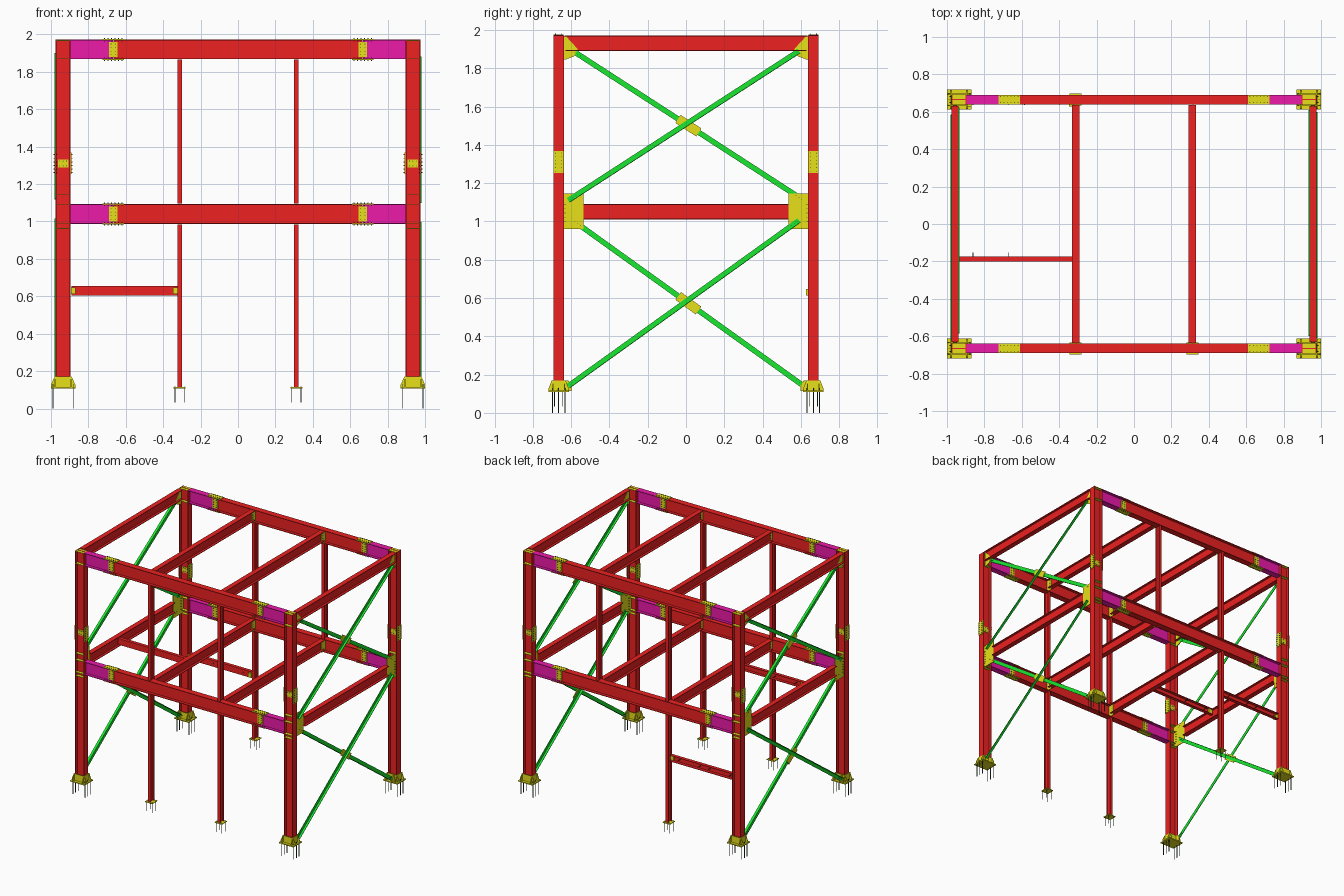
import bpy, bmesh
from mathutils import Vector, Matrix

if "Cube" in bpy.data.objects:
    bpy.data.objects.remove(bpy.data.objects["Cube"])


def material(name, rgb):
    m = bpy.data.materials.new(name)
    m.diffuse_color = (*rgb, 1)
    m.use_nodes = True
    m.node_tree.nodes["Principled BSDF"].inputs["Base Color"].default_value = m.diffuse_color
    return m


RED = material("red_steel", (0.85, 0.015, 0.015))
MAGENTA = material("magenta_steel", (0.85, 0.01, 0.4))
YELLOW = material("yellow_plate", (0.8, 0.75, 0.01))
GREEN = material("green_brace", (0.01, 0.8, 0.03))
DARK = material("dark_bolt", (0.03, 0.07, 0.03))
X, Y, Z = Vector((1, 0, 0)), Vector((0, 1, 0)), Vector((0, 0, 1))


def finish(name, bm, mat):
    bmesh.ops.recalc_face_normals(bm, faces=bm.faces)
    me = bpy.data.meshes.new(name)
    bm.to_mesh(me)
    bm.free()
    me.materials.append(mat)
    ob = bpy.data.objects.new(name, me)
    bpy.context.collection.objects.link(ob)
    return ob


def prism(name, pts, p0, p1, up, mat):
    """Extrude a profile from p0 to p1; profile axes are (up x direction, up)."""
    p0, p1 = Vector(p0), Vector(p1)
    w = up.cross((p1 - p0).normalized())
    bm = bmesh.new()
    a = [bm.verts.new(p0 + w * s + up * t) for s, t in pts]
    b = [bm.verts.new(p1 + w * s + up * t) for s, t in pts]
    bm.faces.new(a)
    bm.faces.new(b)
    for i in range(len(a)):
        j = (i + 1) % len(a)
        bm.faces.new((a[i], a[j], b[j], b[i]))
    return finish(name, bm, mat)


def box(name, c, size, mat):
    bm = bmesh.new()
    bmesh.ops.create_cube(bm, size=1, matrix=Matrix.Translation(c) @ Matrix.Diagonal((*size, 1)))
    return finish(name, bm, mat)


def i_section(depth, width, tf=0.005, tw=0.004):
    d, w, h, t = depth / 2, width / 2, depth / 2 - tf, tw / 2
    return [(-w, -d), (w, -d), (w, -h), (t, -h), (t, h), (w, h),
            (w, d), (-w, d), (-w, h), (-t, h), (-t, -h), (-w, -h)]


def channel(depth, width, t=0.004):
    d, w = depth / 2, width / 2
    return [(-w, -d), (w, -d), (w, t - d), (t - w, t - d), (t - w, d - t), (w, d - t), (w, d), (-w, d)]


bolts = bmesh.new()


def bolt(c, axis, length, r=0.0025):
    m = Matrix.Translation(c) @ axis.to_track_quat('Z', 'Y').to_matrix().to_4x4()
    bmesh.ops.create_cone(bolts, cap_ends=True, segments=6, radius1=r, radius2=r, depth=length, matrix=m)


CX, CY, PX = 0.935, 0.665, 0.312
TOP, MID = 1.92, 1.04
LEVELS = (TOP, MID)

for sx in (-1, 1):
    for sy in (-1, 1):
        x, y = sx * CX, sy * CY
        # Corner column
        prism("corner_column", i_section(0.08, 0.055), (x, y, 0.112), (x, y, 1.972), X, RED)
        # Base plate, tapered base stiffeners and anchors
        box("column_base_plate", (x, y, 0.112), (0.13, 0.108, 0.008), YELLOW)
        for k in (-1, 1):
            yy, xx = y + k * 0.03, x + k * 0.0425
            prism("base_stiffener_long", [(-0.065, 0), (0.065, 0), (0.065, 0.012), (0.046, 0.055), (-0.046, 0.055), (-0.065, 0.012)],
                  (x, yy - 0.0025, 0.115), (x, yy + 0.0025, 0.115), Z, YELLOW)
            prism("base_stiffener_cross", [(-0.053, 0), (0.053, 0), (0.053, 0.012), (0.036, 0.055), (-0.036, 0.055), (-0.053, 0.012)],
                  (xx - 0.0025, y, 0.115), (xx + 0.0025, y, 0.115), Z, YELLOW)
            for dy in (-0.033, 0, 0.033):
                bolt((x + k * 0.054, y + dy, 0.065), Z, 0.13)
            # Column splice plates on flanges and web
            box("column_flange_splice", (x + k * 0.042, y, 1.31), (0.004, 0.052, 0.115), YELLOW)
            box("column_web_splice", (x, y + k * 0.004, 1.31), (0.056, 0.004, 0.045), YELLOW)
            for i in range(6):
                for dy in (-0.016, 0.016):
                    bolt((x + k * 0.042, y + dy, 1.262 + i * 0.019), X, 0.018)
        for dx in (-0.018, 0, 0.018):
            for dz in (-0.013, 0.013):
                bolt((x + dx, y, 1.31 + dz), Y, 0.02)
        # Continuity plates inside the column
        for z in (1.968, 1.87, 1.143, 1.09, 0.99, 0.962):
            box("continuity_plate", (x, y, z), (0.07, 0.054, 0.004), YELLOW)

        # Brace gussets in the plane of the end frames
        g = sx * 0.957
        def gusset(name, pts):
            prism(name, [(sy * a, b) for a, b in pts], (g - 0.003, 0, 0), (g + 0.003, 0, 0), Z, YELLOW)
        gusset("top_gusset", [(0.638, 1.965), (0.625, 1.965), (0.565, 1.9), (0.585, 1.862), (0.63, 1.845), (0.638, 1.845)])
        gusset("middle_gusset", [(0.665, 0.96), (0.535, 0.96), (0.535, 1.145), (0.665, 1.145)])
        gusset("bottom_gusset", [(0.64, 0.115), (0.598, 0.115), (0.598, 0.145), (0.615, 0.17), (0.64, 0.17)])
        for i in range(5):
            bolt((g, sy * 0.632, 1.0 + i * 0.022), X, 0.02)

        # Moment-beam stubs and bolted splices
        for z in LEVELS:
            prism("beam_stub", i_section(0.105, 0.05), (sx * 0.895, y, z), (sx * 0.667, y, z), Z, MAGENTA)
            for k in (-1, 1):
                box("beam_web_splice", (sx * 0.667, y + k * 0.004, z), (0.046, 0.004, 0.08), YELLOW)
                box("beam_flange_splice", (sx * 0.667, y, z + k * 0.0535), (0.115, 0.052, 0.004), YELLOW)
                for i in range(6):
                    for dy in (-0.016, 0.016):
                        bolt((sx * 0.667 + (i - 2.5) * 0.019, y + dy, z + k * 0.052), Z, 0.018)
                for i in range(4):
                    bolt((sx * 0.667 + k * 0.012, y, z + (i - 1.5) * 0.019), Y, 0.022)

        # Shear tabs and stiffeners where the floor beams meet the main beams
        for z in LEVELS:
            box("shear_tab", (sx * PX + 0.004, sy * 0.638, z), (0.004, 0.05, 0.094), YELLOW)
            for i in range(3):
                bolt((sx * PX, sy * 0.627, z + (i - 1) * 0.02 + 0.014), X, 0.018)

        # Slim posts; the lower back bay on one side stays open
        posts = [(1.095, 1.866)]
        if not (sx > 0 and sy > 0):
            posts.append((0.112, 0.985))
        for z0, z1 in posts:
            prism("slim_post", i_section(0.045, 0.025, 0.004), (sx * PX, y, z0), (sx * PX, y, z1), Y, RED)
            if z0 < 1:
                box("post_base_plate", (sx * PX, y, 0.111), (0.065, 0.065, 0.006), YELLOW)
                for a in (-0.025, 0.025):
                    for b in (-0.022, 0.022):
                        bolt((sx * PX + a, y + b, 0.075), Z, 0.085, 0.0018)

# Long main beams, front and back
for y in (-CY, CY):
    for z in LEVELS:
        prism("main_beam", i_section(0.105, 0.05), (-0.666, y, z), (0.666, y, z), Z, RED)

# Inner floor and roof beams
for x in (-PX, PX):
    for z in LEVELS:
        prism("inner_cross_beam", i_section(0.08, 0.04), (x, -0.635, z + 0.011), (x, 0.635, z + 0.011), Z, RED)

# End frames: cross beams and crossed angle braces
ANGLE = [(-0.014, 0), (0.014, 0), (0.014, 0.004), (-0.010, 0.004), (-0.010, 0.02), (-0.014, 0.02)]
for sx in (-1, 1):
    x = sx * 0.957
    for z, half in ((TOP, 0.63), (MID, 0.535)):
        prism("end_cross_beam", i_section(0.08, 0.04), (x, -half, z + 0.011), (x, half, z + 0.011), Z, RED)
    for zlow, zhigh in ((0.14, 1.005), (1.11, 1.89)):
        for k in (-1, 1):
            off = x + sx * k * 0.003
            a, b = Vector((off, -k * 0.615, zlow)), Vector((off, k * 0.59, zhigh))
            prism("diagonal_brace", ANGLE, a, b, X * sx * k, GREEN)
            d = (b - a).normalized()
            for e, s in ((a, 1), (b, -1)):
                for i in range(3):
                    bolt(e + d * s * (0.012 + 0.018 * i), X, 0.016, 0.002)
            if k < 0:
                c = (a + b) / 2
                c.x = x
                prism("brace_centre_plate", [(-0.025, -0.003), (0.025, -0.003), (0.025, 0.003), (-0.025, 0.003)],
                      c - d * 0.065, c + d * 0.065, X, YELLOW)

# Low rail between back column and post, with end cleats
prism("low_rail", channel(0.05, 0.028), (-0.89, 0.655, 0.63), (-0.323, 0.655, 0.63), Z, RED)
for x in (-0.88, -0.335):
    box("rail_cleat", (x, 0.642, 0.63), (0.025, 0.03, 0.035), YELLOW)
for x in (-0.86, -0.67, -0.585, -0.4):
    bolt((x, 0.655, 0.632), Y, 0.04)

# Small floor trimmer joining the end beam to the inner beam
prism("floor_trimmer", channel(0.05, 0.027), (-0.937, -0.186, 1.06), (-0.332, -0.186, 1.06), Z, RED)
for x in (-0.92, -0.345):
    box("trimmer_cleat", (x, -0.184, 1.06), (0.035, 0.012, 0.035), YELLOW)
for x in (-0.86, -0.67):
    bolt((x, -0.172, 1.06), Y, 0.04)

# All bolts and anchors
finish("bolts_and_anchors", bolts, DARK)
